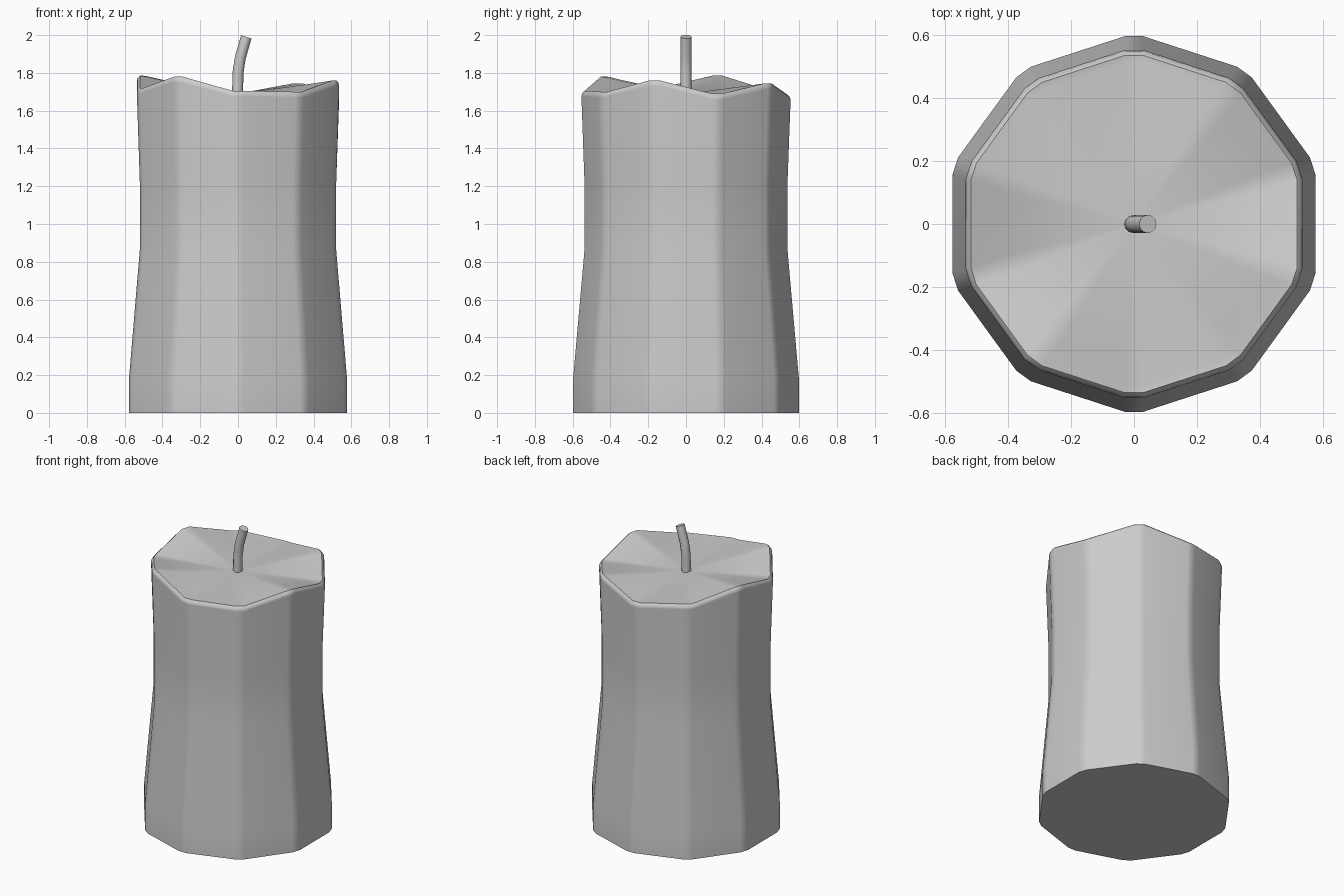
import bpy, bmesh, math
from mathutils import Vector

cube = bpy.data.objects.get("Cube")
if cube:
    bpy.data.objects.remove(cube)

grey = bpy.data.materials.new("wax_grey")
grey.use_nodes = True
colour = (0.6, 0.6, 0.6, 1)
grey.diffuse_color = colour
grey.node_tree.nodes["Principled BSDF"].inputs["Base Color"].default_value = colour

SIDES = 10
CENTRE_Z = 1.69
# Rim height at each corner, counter-clockwise from +x
RIM = [1.69, 1.745, 1.685, 1.715, 1.785, 1.72, 1.78, 1.705, 1.7, 1.76]


def corner(k, radius):
    a = math.radians(18 + 36 * k)
    return Vector((radius * math.cos(a), radius * math.sin(a), 0))


def ring(bm, radius, height, chamfer=0.03):
    """Ten-sided ring with cut corners; height(k) gives z at corner k."""
    verts = []
    for k in range(SIDES):
        c = corner(k, radius)
        for step in (-1, 1):
            p = c + (corner(k + step, radius) - c).normalized() * chamfer
            p.z = height(k)
            verts.append(bm.verts.new(p))
    return verts


def bridge(bm, low, high):
    n = len(low)
    for i in range(n):
        j = (i + 1) % n
        bm.faces.new((low[i], low[j], high[j], high[i]))


def finish(bm, name, angle):
    bmesh.ops.recalc_face_normals(bm, faces=bm.faces)
    mesh = bpy.data.meshes.new(name)
    bm.to_mesh(mesh)
    bm.free()
    mesh.materials.append(grey)
    obj = bpy.data.objects.new(name, mesh)
    bpy.context.collection.objects.link(obj)
    bpy.ops.object.select_all(action="DESELECT")
    obj.select_set(True)
    bpy.context.view_layer.objects.active = obj
    bpy.ops.object.shade_smooth_by_angle(angle=math.radians(angle))
    mod = obj.modifiers.new("even_shading", "WEIGHTED_NORMAL")
    mod.keep_sharp = True
    return obj


# Candle body: tapered sides, rounded wavy rim, shallow top
bm = bmesh.new()
rings = [ring(bm, r, lambda k, z=z: z)
         for r, z in ((0.607, 0), (0.607, 0.18), (0.546, 0.87), (0.546, 1.2))]
for r, drop in ((0.563, 0.03), (0.559, 0.012), (0.546, 0.0), (0.525, 0.003)):
    rings.append(ring(bm, r, lambda k, d=drop: RIM[k] - d))
rings.append(ring(bm, 0.44, lambda k: CENTRE_Z + 0.78 * (RIM[k] - CENTRE_Z)))
for low, high in zip(rings, rings[1:]):
    bridge(bm, low, high)
bm.faces.new(rings[0])
middle = bm.verts.new((0, 0, CENTRE_Z))
last = rings[-1]
for i, v in enumerate(last):
    bm.faces.new((v, last[(i + 1) % len(last)], middle))
finish(bm, "candle_body", 50)

# Wick: round tube that bends to the left side
bm = bmesh.new()
path = [(-0.003, 1.66, 0), (0, 1.8, 5), (0.012, 1.88, 14), (0.044, 1.991, 20)]
tube = []
for x, z, tilt in path:
    t = math.radians(tilt)
    loop = []
    for i in range(12):
        a = math.tau * i / 12
        u = 0.029 * math.cos(a)
        loop.append(bm.verts.new((x + u * math.cos(t), 0.029 * math.sin(a),
                                  z - u * math.sin(t))))
    tube.append(loop)
for low, high in zip(tube, tube[1:]):
    bridge(bm, low, high)
bm.faces.new(tube[0])
bm.faces.new(tube[-1])
finish(bm, "wick", 50)
